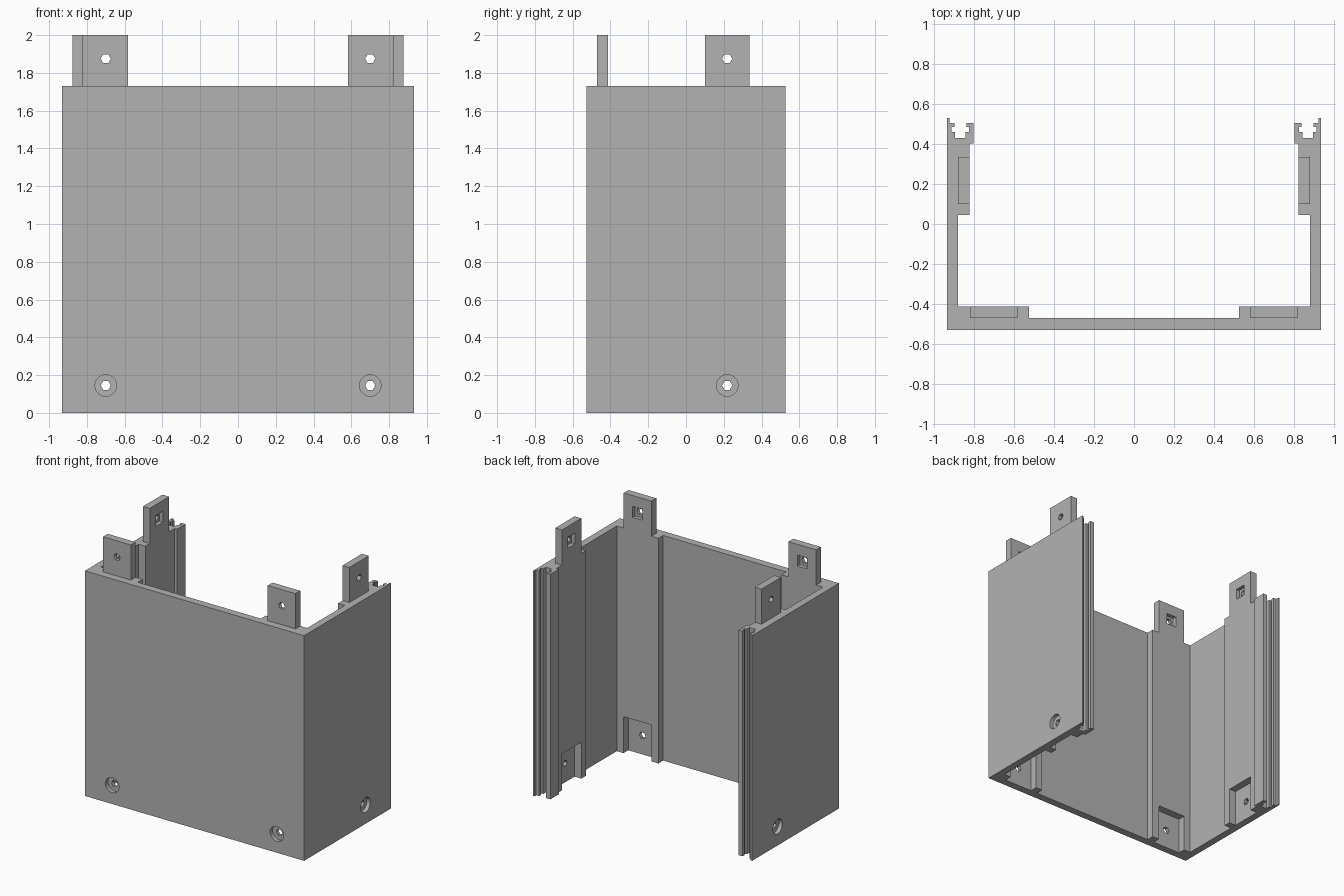
import bpy, bmesh, math
from mathutils import Matrix, Vector

if "Cube" in bpy.data.objects:
    bpy.data.objects.remove(bpy.data.objects["Cube"])

H = 1.73          # height of the walls
TOP = 2.0         # top of the tabs
HOLE = 0.145      # hole height above the lower edge of wall or tab
W, D = 0.932, 0.528

grey = bpy.data.materials.new("plain grey")
grey.use_nodes = True
grey.diffuse_color = (0.45, 0.45, 0.45, 1)
grey.node_tree.nodes["Principled BSDF"].inputs["Base Color"].default_value = (0.45, 0.45, 0.45, 1)


def make(name, bm):
    bmesh.ops.recalc_face_normals(bm, faces=bm.faces)
    mesh = bpy.data.meshes.new(name)
    bm.to_mesh(mesh)
    bm.free()
    mesh.materials.append(grey)
    ob = bpy.data.objects.new(name, mesh)
    bpy.context.collection.objects.link(ob)
    return ob


def box(name, lo, hi):
    lo, hi = Vector(lo), Vector(hi)
    bm = bmesh.new()
    bmesh.ops.create_cube(bm, size=1, matrix=Matrix.Translation((lo + hi) / 2)
                          @ Matrix.Diagonal((*(hi - lo), 1)))
    return make(name, bm)


def rod(name, centre, axis, radius, length, sides):
    turn = Matrix.Rotation(math.pi / 2, 4, "X")
    if axis == "x":
        turn = Matrix.Rotation(math.pi / 2, 4, "Z") @ turn
    # spin so that one corner of a low-sided rod points up
    spin = Matrix.Rotation(math.pi / 2, 4, "Z")
    bm = bmesh.new()
    bmesh.ops.create_cone(bm, cap_ends=True, segments=sides, radius1=radius, radius2=radius,
                          depth=length, matrix=Matrix.Translation(centre) @ turn @ spin)
    return make(name, bm)


def cut(ob, cutters):
    bpy.context.view_layer.objects.active = ob
    for c in cutters:
        m = ob.modifiers.new("cut", "BOOLEAN")
        m.operation, m.solver, m.object = "DIFFERENCE", "EXACT", c
        bpy.ops.object.modifier_apply(modifier=m.name)
        bpy.data.objects.remove(c)


# U-shaped shell: left half of the section, from the front middle to the rail and back inside
half = [(W, -D), (W, D), (0.92, D), (0.92, 0.505),
        # slot in the rail
        (0.895, 0.505), (0.895, 0.485), (0.91, 0.485), (0.91, 0.46), (0.892, 0.46), (0.892, 0.428),
        (0.84, 0.428), (0.84, 0.46), (0.823, 0.46), (0.823, 0.485), (0.835, 0.485), (0.835, 0.505),
        # rail side, side pad, wall, front pad
        (0.80, 0.505), (0.80, 0.402), (0.82, 0.402), (0.82, 0.045), (0.877, 0.045),
        (0.877, -0.412), (0.523, -0.412), (0.523, -0.47)]
section = half + [(-x, y) for x, y in reversed(half)]
bm = bmesh.new()
face = bm.faces.new([bm.verts.new((x, y, 0)) for x, y in section])
up = bmesh.ops.extrude_face_region(bm, geom=[face])
bmesh.ops.translate(bm, vec=(0, 0, H), verts=[v for v in up["geom"] if isinstance(v, bmesh.types.BMVert)])
shell = make("shell", bm)

cutters = []
tabs = []
for s, side in ((1, "left"), (-1, "right")):
    # lower pockets that take the tabs of a stacked unit
    cutters.append(box("front_pocket", (s * 0.70 - 0.12, -0.47, -0.1), (s * 0.70 + 0.12, -0.35, 0.28)))
    xs = sorted((s * 0.877, s * 0.75))
    cutters.append(box("side_pocket", (xs[0], 0.10, -0.1), (xs[1], 0.337, 0.28)))
    # screw holes with round counterbores
    for axis, p, outer in (("y", (s * 0.70, -0.5, HOLE), (s * 0.70, -D, HOLE)),
                           ("x", (s * 0.9, 0.218, HOLE), (s * W, 0.218, HOLE))):
        cutters.append(rod("screw_hole", p, axis, 0.027, 0.2, 6))
        cutters.append(rod("counterbore", outer, axis, 0.057, 0.06, 32))

    # front tab with hole and square nut recess on the inner face
    z = H + HOLE
    tab = box(side + "_front_tab", (s * 0.70 - 0.118, -0.47, H), (s * 0.70 + 0.118, -0.412, TOP))
    cut(tab, [rod("hole", (s * 0.70, -0.44, z), "y", 0.027, 0.2, 6),
              box("nut", (s * 0.70 - 0.042, -0.442, z - 0.042), (s * 0.70 + 0.042, -0.38, z + 0.042))])
    tabs.append(tab)

    # side tab, same details
    xs = sorted((s * 0.877, s * 0.82))
    tab = box(side + "_side_tab", (xs[0], 0.10, H), (xs[1], 0.335, TOP))
    xs = sorted((s * 0.849, s * 0.78))
    cut(tab, [rod("hole", (s * 0.85, 0.218, z), "x", 0.027, 0.2, 6),
              box("nut", (xs[0], 0.176, z - 0.042), (xs[1], 0.26, z + 0.042))])
    tabs.append(tab)
cut(shell, cutters)

# smooth only the round counterbores
bpy.ops.object.select_all(action="DESELECT")
shell.select_set(True)
bpy.context.view_layer.objects.active = shell
bpy.ops.object.shade_smooth_by_angle(angle=math.radians(30))
